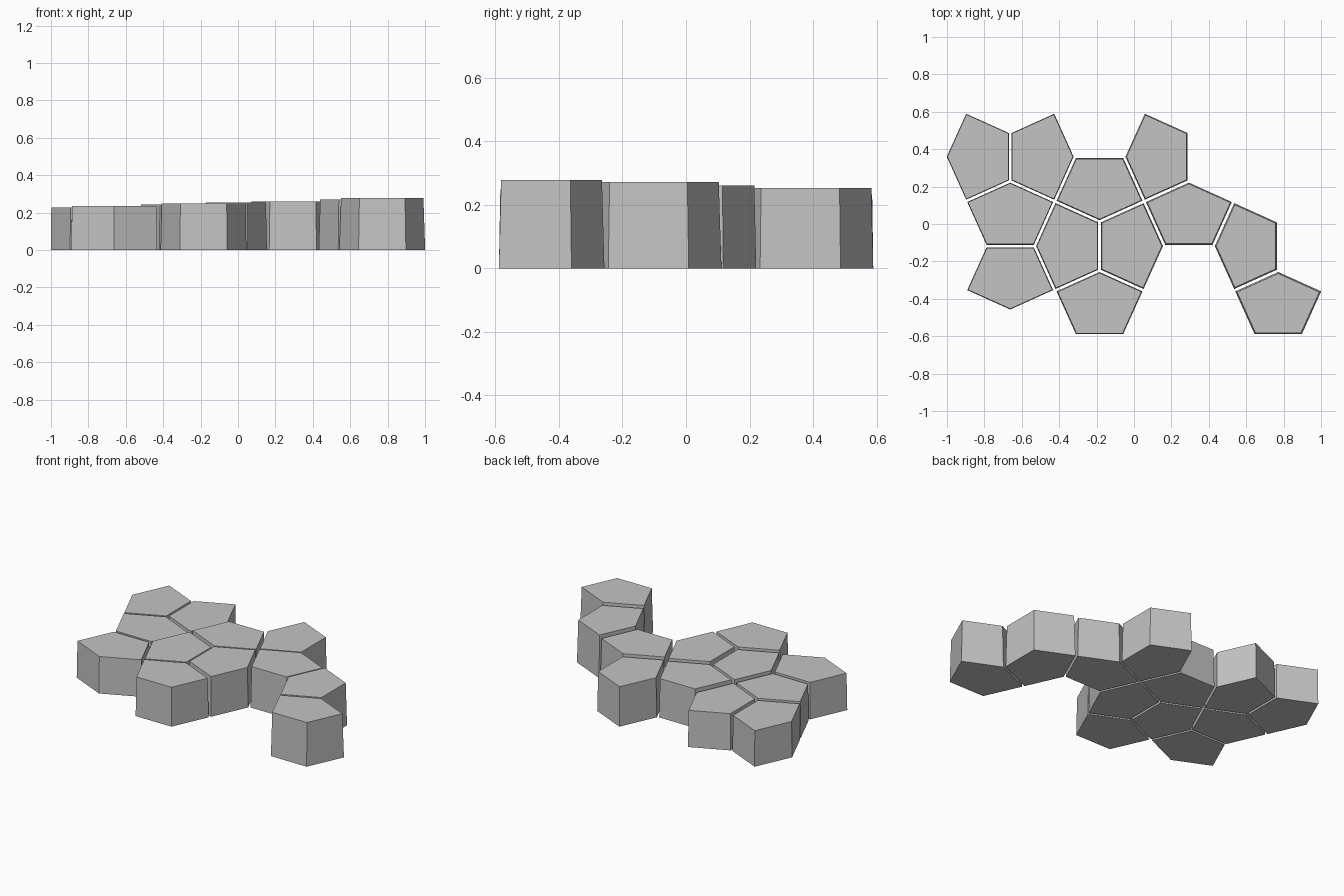
import bpy, bmesh, math
from mathutils import Matrix, Vector

cube = bpy.data.objects.get("Cube")
if cube:
    bpy.data.objects.remove(cube, do_unlink=True)

grey = bpy.data.materials.new("plain_grey")
grey.use_nodes = True
colour = (0.55, 0.55, 0.55, 1)
grey.diffuse_color = colour
grey.node_tree.nodes["Principled BSDF"].inputs["Base Color"].default_value = colour

# Equal-sided pentagon with two right angles, tiling on a square lattice
PITCH = 0.4777
EDGE = PITCH / 1.8229
LEAN = math.radians(24.295)
GAP = 0.007
half, c, s = EDGE / 2, EDGE * math.cos(LEAN), EDGE * math.sin(LEAN)
PENTAGON = [Vector(p) for p in
            [(half, 0), (-half, 0), (-half - s, -c), (0, -c - s), (half + s, -c)]]


def inset(points, d):
    """Offset a counter-clockwise outline inward by d."""
    result = []
    for i, p in enumerate(points):
        a = (p - points[i - 1]).normalized()
        b = (points[(i + 1) % len(points)] - p).normalized()
        na, nb = Vector((-a.y, a.x)), Vector((-b.y, b.x))
        result.append(p + (na + nb) * d / (1 + na.dot(nb)))
    return result


def add_tile(name, column, row, facing, height):
    """Tapered prism whose flat side lies on a lattice point."""
    draft = 0.0025 + 0.09 * (height - 0.227)
    bm = bmesh.new()
    low = [bm.verts.new((p.x, p.y, 0)) for p in inset(PENTAGON, GAP)]
    high = [bm.verts.new((p.x, p.y, height)) for p in inset(PENTAGON, GAP + draft)]
    bm.faces.new(low[::-1])
    bm.faces.new(high)
    for i in range(5):
        j = (i + 1) % 5
        bm.faces.new((low[i], low[j], high[j], high[i]))
    place = Matrix.Translation((-0.662 + column * PITCH, 0.3597 - row * PITCH, 0))
    bm.transform(place @ Matrix.Rotation(math.radians(facing), 4, "Z"))
    mesh = bpy.data.meshes.new(name)
    bm.to_mesh(mesh)
    bm.free()
    mesh.materials.append(grey)
    bpy.context.collection.objects.link(bpy.data.objects.new(name, mesh))


# Direction of the flat side
BACK, FRONT, LEFT, RIGHT = 0, 180, -90, 90

# Tiles: name, lattice column and row, flat side, height
for tile in [
    ("tile_back_outer", 0, 0, LEFT, 0.228),
    ("tile_back_inner", 0, 0, RIGHT, 0.233),
    ("tile_side_upper", 0, 1, FRONT, 0.232),
    ("tile_side_lower", 0, 1, BACK, 0.235),
    ("tile_centre_back", 1, 0, BACK, 0.247),
    ("tile_centre_right", 1, 1, LEFT, 0.243),
    ("tile_centre_left", 1, 1, RIGHT, 0.254),
    ("tile_centre_front", 1, 2, FRONT, 0.249),
    ("tile_back_left", 2, 0, LEFT, 0.252),
    ("tile_arm_inner", 2, 1, FRONT, 0.260),
    ("tile_arm_middle", 3, 1, LEFT, 0.271),
    ("tile_arm_end", 3, 2, FRONT, 0.278),
]:
    add_tile(*tile)
